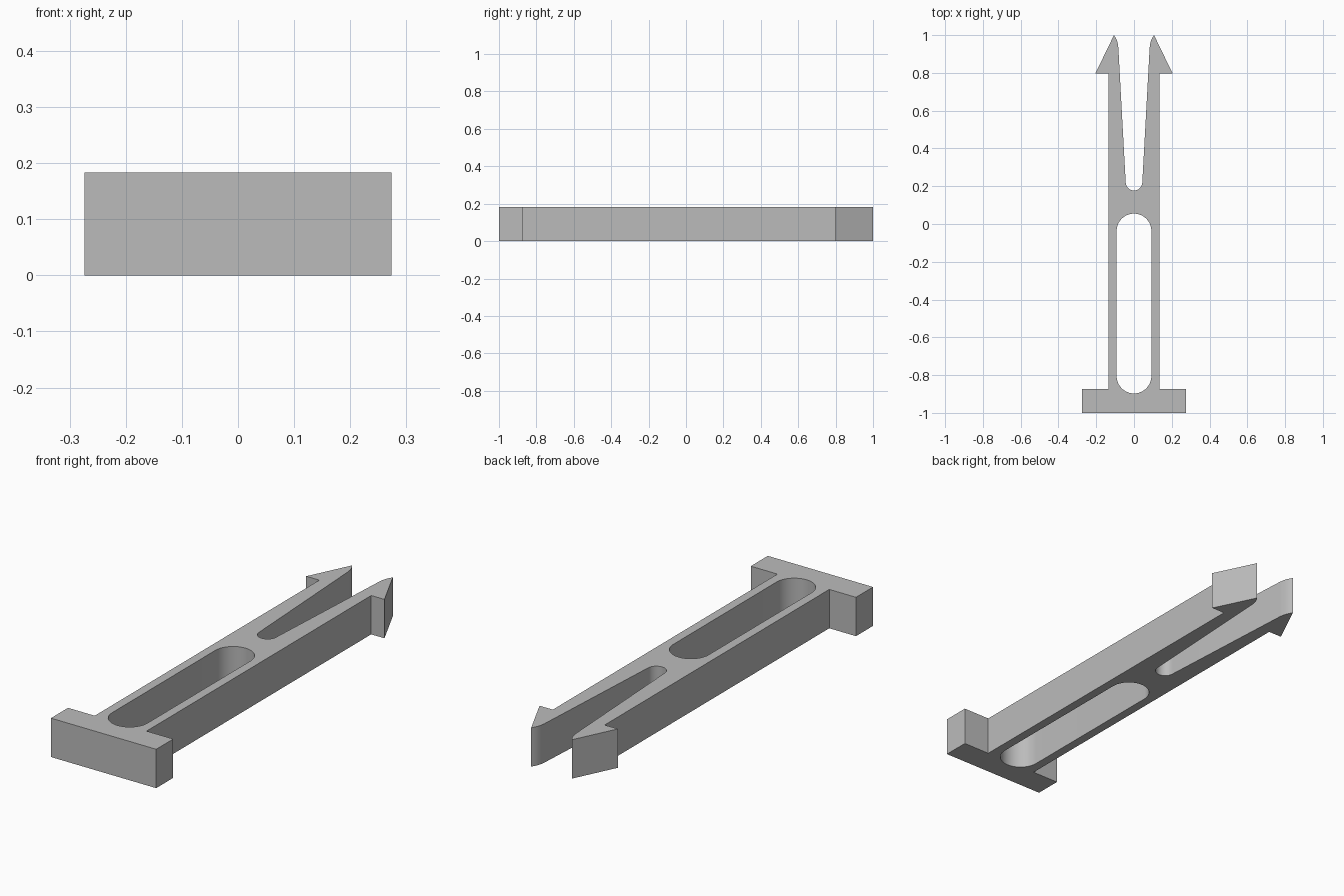
import bpy, bmesh
from math import sin, cos, pi, radians

cube = bpy.data.objects.get("Cube")
if cube:
    bpy.data.objects.remove(cube, do_unlink=True)

HEIGHT = 0.183
SHAFT = 0.135


def arc(cx, cy, r, start, end, steps):
    """Points on an arc, angles in degrees."""
    angles = [radians(start + (end - start) * i / steps) for i in range(steps + 1)]
    return [(cx + r * cos(a), cy + r * sin(a)) for a in angles]


def add_loop(bm, points):
    verts = [bm.verts.new((x, y, 0)) for x, y in points]
    return [bm.edges.new((v, verts[i - 1])) for i, v in enumerate(verts)]


# Right half of the outline: head, shaft, barb, rounded tip, notch
half = [(0.274, -1), (0.274, -0.873), (SHAFT, -0.873), (SHAFT, 0.798),
        (0.204, 0.798), (0.106, 1.0), (0.098, 0.988), (0.091, 0.973),
        (0.086, 0.956), (0.083, 0.935)]
half += arc(0, 0.221, 0.044, 0, -90, 10)
outline = half + [(-x, y) for x, y in reversed(half[:-1])]

# Rounded slot through the shaft
R = 0.092
slot = arc(0, 0.055 - R, R, 0, 180, 24) + arc(0, -0.897 + R, R, 180, 360, 24)

# Fill the flat profile and raise it to full thickness
bm = bmesh.new()
edges = add_loop(bm, outline) + add_loop(bm, slot)
bmesh.ops.triangle_fill(bm, use_beauty=True, use_dissolve=False, edges=edges)
top = bmesh.ops.extrude_face_region(bm, geom=bm.faces[:])["geom"]
bmesh.ops.translate(bm, vec=(0, 0, HEIGHT),
                    verts=[g for g in top if isinstance(g, bmesh.types.BMVert)])
bmesh.ops.recalc_face_normals(bm, faces=bm.faces[:])
mesh = bpy.data.meshes.new("snap_clip")
bm.to_mesh(mesh)
bm.free()

clip = bpy.data.objects.new("snap_clip", mesh)
bpy.context.collection.objects.link(clip)

# Plain grey material
grey = bpy.data.materials.new("grey_plastic")
grey.use_nodes = True
colour = (0.5, 0.5, 0.5, 1)
grey.diffuse_color = colour
grey.node_tree.nodes["Principled BSDF"].inputs["Base Color"].default_value = colour
mesh.materials.append(grey)

# Smooth the rounded walls, keep the corners sharp
bpy.ops.object.select_all(action="DESELECT")
clip.select_set(True)
bpy.context.view_layer.objects.active = clip
bpy.ops.object.shade_smooth_by_angle(angle=radians(25))
